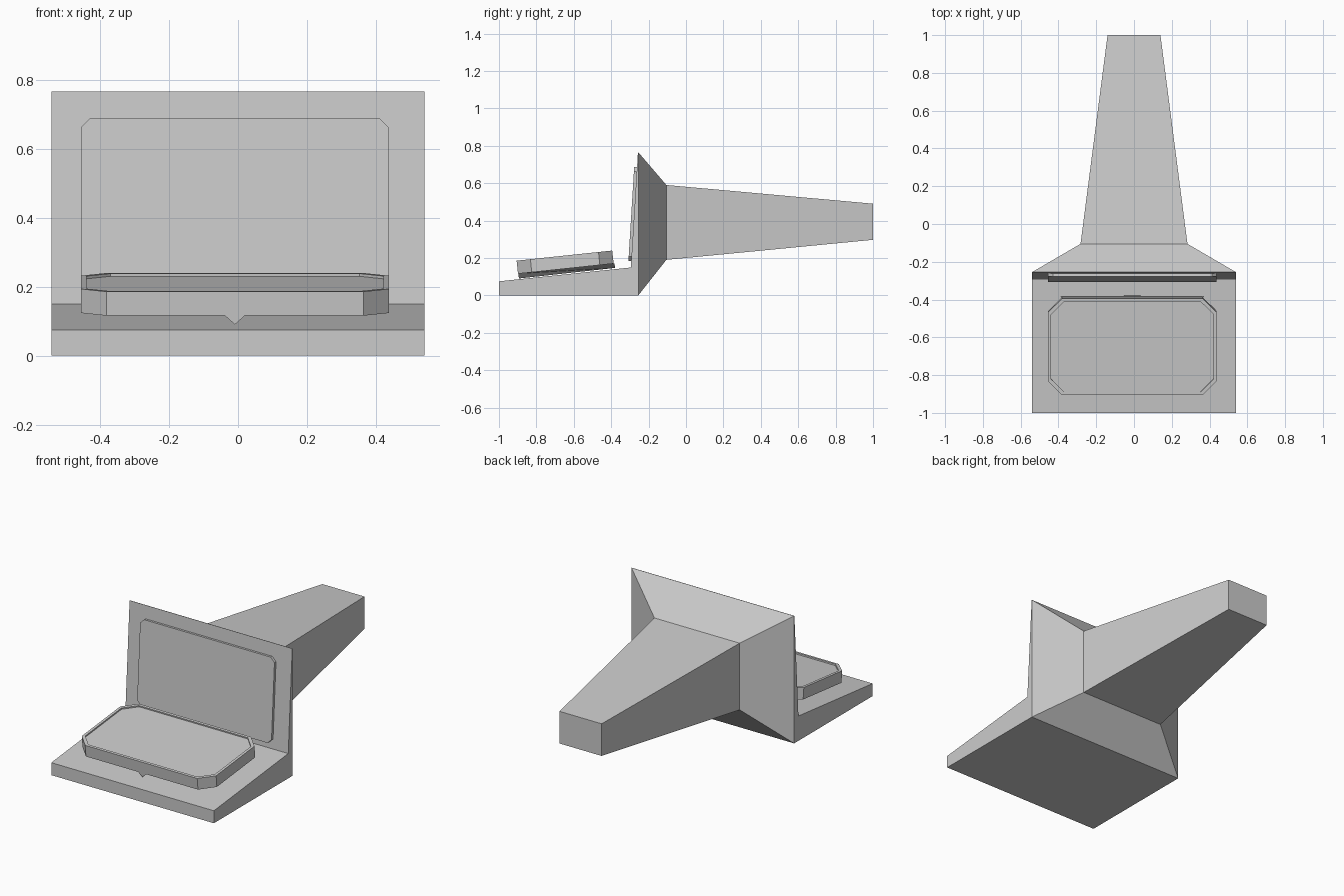
import bpy, bmesh, math
from mathutils import Matrix, Vector

if "Cube" in bpy.data.objects:
    bpy.data.objects.remove(bpy.data.objects["Cube"])


def loft(name, rings, start=True, end=True, matrix=None, triangulate=False):
    """Skin a list of equal-length closed rings, with optional end caps."""
    bm = bmesh.new()
    vs = [[bm.verts.new(p) for p in r] for r in rings]
    n = len(rings[0])
    for a, b in zip(vs, vs[1:]):
        for i in range(n):
            j = (i + 1) % n
            bm.faces.new((a[i], a[j], b[j], b[i]))
    if start:
        bm.faces.new(vs[0][::-1])
    if end:
        bm.faces.new(vs[-1])
    bmesh.ops.recalc_face_normals(bm, faces=bm.faces[:])
    if triangulate:
        bmesh.ops.triangulate(bm, faces=bm.faces[:])
    if matrix:
        bm.transform(matrix)
    me = bpy.data.meshes.new(name)
    bm.to_mesh(me)
    bm.free()
    ob = bpy.data.objects.new(name, me)
    bpy.context.collection.objects.link(ob)
    return ob


def octagon(hx, hy, c, z):
    """Rectangle with clipped corners in the local xy plane."""
    return [(hx, hy - c, z), (hx - c, hy, z), (c - hx, hy, z), (-hx, hy - c, z),
            (-hx, c - hy, z), (c - hx, -hy, z), (hx - c, -hy, z), (hx, c - hy, z)]


def rect_y(y, hx, z0, z1):
    return [(-hx, y, z0), (hx, y, z0), (hx, y, z1), (-hx, y, z1)]


W = 0.54
XC = -0.009  # screen and keyboard sit slightly left of centre

# desk wedge with upright panel
profile = [(-1, 0), (-1, 0.075), (-0.295, 0.149), (-0.257, 0.765), (-0.255, 0.765), (-0.255, 0)]
loft("desk_and_panel", [[(x, y, z) for y, z in profile] for x in (-W, W)])

# tapered rear housing
loft("rear_housing", [rect_y(-0.255, W, 0, 0.765), rect_y(-0.105, 0.283, 0.19, 0.59),
                      rect_y(1.0, 0.14, 0.297, 0.49)], start=False)

# screen slab, leaning with the panel
lean = math.atan2(0.616, 0.038)
m = Matrix.Translation((XC, -0.2765, 0.434)) @ Matrix.Rotation(lean, 4, 'X')
loft("screen", [octagon(0.446, 0.252, 0.025, -0.01), octagon(0.446, 0.252, 0.025, 0.016)], matrix=m)

# keyboard tray with raised rim
tilt = math.atan(0.106)
m = Matrix.Translation((XC, -0.65, 0.2125)) @ Matrix.Rotation(tilt, 4, 'X')
H = 0.257
loft("keyboard_tray", [octagon(0.446, H, 0.074, -0.07), octagon(0.446, H, 0.074, 0),
                       octagon(0.43, H - 0.016, 0.069, 0), octagon(0.43, H - 0.016, 0.069, -0.008)],
     matrix=m)

# V-shaped support under the tray, widening to the back
def vee(y, hx, d):
    return [(-hx, y, -0.069), (0, y, -0.07 - d), (hx, y, -0.069)]


loft("keyboard_support", [vee(-H + 0.002, 0.03, 0.026), vee(H + 0.005, 0.38, 0.024)],
     matrix=m, triangulate=True)
